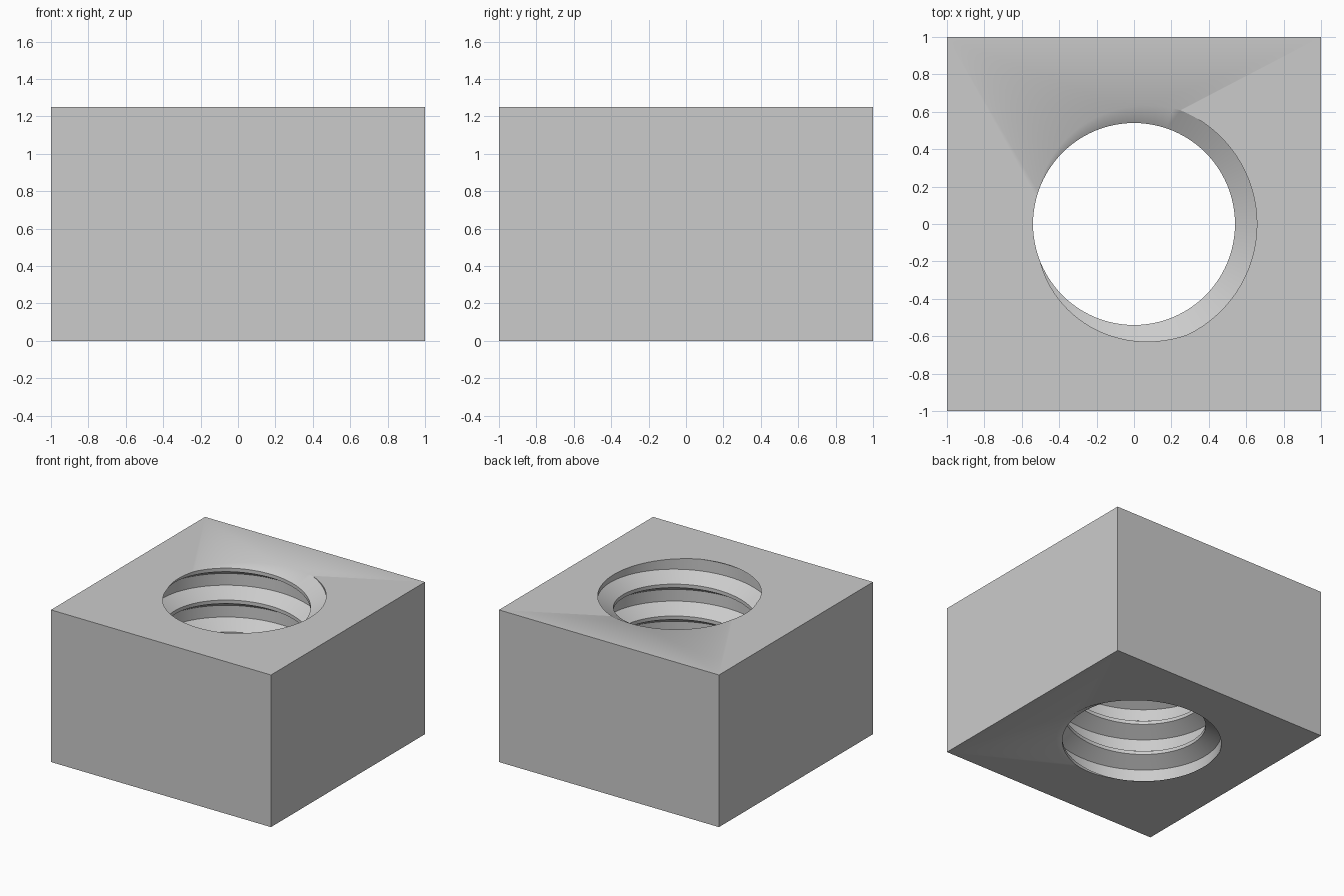
import bpy, bmesh
from math import radians, degrees, cos, sin, pi
from mathutils import Vector

default_cube = bpy.data.objects.get("Cube")
if default_cube:
    bpy.data.objects.remove(default_cube, do_unlink=True)

HEIGHT = 1.25
MINOR, MAJOR = 0.54, 0.657      # crest and root radius of the thread
PITCH = 0.262
PHASE = 2                       # angle where the groove centre meets the top
PROFILE = [(-160, MINOR), (-66, MAJOR), (66, MAJOR), (160, MINOR)]
STEPS = 96
TURNS = 8

bm = bmesh.new()

# Threaded bore: a helical strip, each turn joined to the next
rows = len(PROFILE) * TURNS
grid = {}
for row in range(rows):
    turn, k = divmod(row, len(PROFILE))
    offset, radius = PROFILE[k]
    for i in range(STEPS):
        a = 2 * pi * i / STEPS
        z = HEIGHT + PITCH * ((degrees(a) - PHASE + offset) / 360 + turn - TURNS + 2)
        grid[i, row] = bm.verts.new((radius * cos(a), radius * sin(a), z))


def point(i, row):
    return grid[i, row] if i < STEPS else grid[0, row + len(PROFILE)]


for row in range(rows - len(PROFILE) - 1):
    for i in range(STEPS):
        bm.faces.new((point(i, row), point(i + 1, row),
                      point(i + 1, row + 1), point(i, row + 1)))

# Trim the thread flush with the top and bottom
for z, direction in ((0, -1), (HEIGHT, 1)):
    bmesh.ops.bisect_plane(bm, geom=bm.verts[:] + bm.edges[:] + bm.faces[:],
                           dist=1e-6, plane_co=(0, 0, z),
                           plane_no=(0, 0, direction), clear_outer=True)
bmesh.ops.delete(bm, geom=[v for v in bm.verts if not v.link_faces], context='VERTS')

# Square block around the bore
corners = [(-1, -1), (1, -1), (1, 1), (-1, 1)]
rings = []
rims = []
for z in (0, HEIGHT):
    rims.append([e for e in bm.edges if e.is_boundary
                 and all(abs(v.co.z - z) < 1e-4 for v in e.verts)])
    rings.append([bm.verts.new((x, y, z)) for x, y in corners])
low, high = rings
for i in range(4):
    j = (i + 1) % 4
    bm.faces.new((low[i], low[j], high[j], high[i]))

# Top and bottom faces with the bore left open
for ring, rim, direction in zip(rings, rims, (-1, 1)):
    border = [bm.edges.get((ring[i], ring[(i + 1) % 4])) for i in range(4)]
    bmesh.ops.triangle_fill(bm, use_beauty=True, use_dissolve=False,
                            edges=rim + border, normal=Vector((0, 0, direction)))

bmesh.ops.recalc_face_normals(bm, faces=bm.faces[:])
mesh = bpy.data.meshes.new("square_nut")
bm.to_mesh(mesh)
bm.free()
nut = bpy.data.objects.new("square_nut", mesh)
bpy.context.collection.objects.link(nut)

# Plain grey metal
grey = bpy.data.materials.new("plain_grey")
grey.use_nodes = True
colour = (0.6, 0.6, 0.6, 1)
grey.diffuse_color = colour
for node in grey.node_tree.nodes:
    if node.type == 'BSDF_PRINCIPLED':
        node.inputs["Base Color"].default_value = colour
mesh.materials.append(grey)

bpy.ops.object.select_all(action='DESELECT')
nut.select_set(True)
bpy.context.view_layer.objects.active = nut
bpy.ops.object.shade_smooth_by_angle(angle=radians(35))
